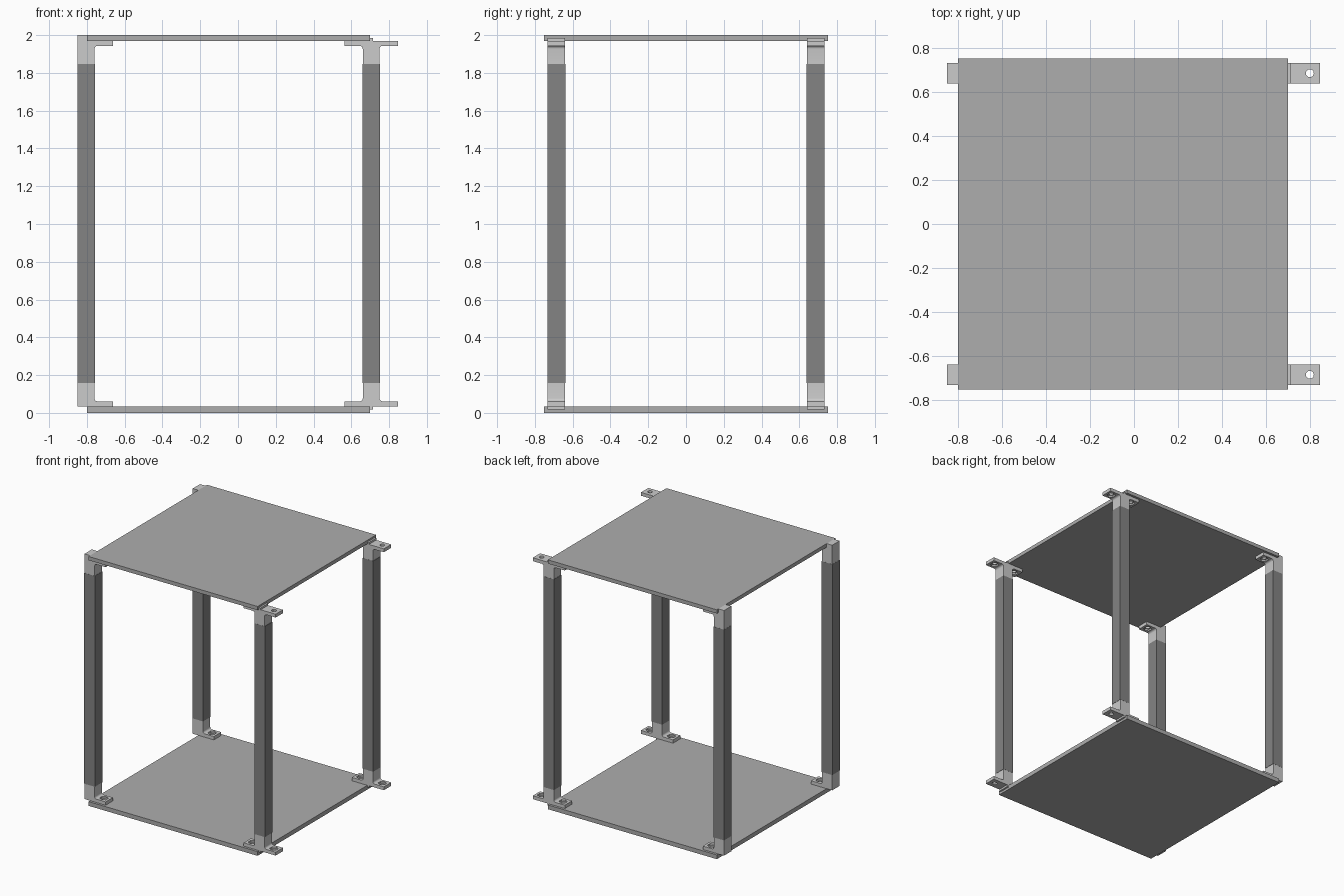
import bpy, bmesh, math
from mathutils import Matrix

if "Cube" in bpy.data.objects:
    bpy.data.objects.remove(bpy.data.objects["Cube"])


def grey(name, v):
    m = bpy.data.materials.new(name)
    m.diffuse_color = (v, v, v, 1)
    m.use_nodes = True
    m.node_tree.nodes["Principled BSDF"].inputs["Base Color"].default_value = m.diffuse_color
    return m


PLATE, POST, BRACKET = grey("plate_grey", 0.42), grey("post_grey", 0.23), grey("bracket_grey", 0.62)


def add(name, bm, mat=None):
    bmesh.ops.recalc_face_normals(bm, faces=bm.faces)
    me = bpy.data.meshes.new(name)
    bm.to_mesh(me)
    bm.free()
    ob = bpy.data.objects.new(name, me)
    bpy.context.collection.objects.link(ob)
    if mat:
        me.materials.append(mat)
    return ob


def box(name, x, y, z, mat):
    bm = bmesh.new()
    size = [b - a for a, b in (x, y, z)]
    mid = [(a + b) / 2 for a, b in (x, y, z)]
    bmesh.ops.create_cube(bm, size=1, matrix=Matrix.Translation(mid) @ Matrix.Diagonal((*size, 1)))
    return add(name, bm, mat)


def drill(ob, x, y, z, r, depth, sides):
    bm = bmesh.new()
    bmesh.ops.create_cone(bm, cap_ends=True, segments=sides, radius1=r, radius2=r,
                          depth=depth, matrix=Matrix.Translation((x, y, z)))
    cutter = add("hole_cutter", bm)
    cutter.hide_render = True
    mod = ob.modifiers.new("hole", 'BOOLEAN')
    mod.operation, mod.solver, mod.object = 'DIFFERENCE', 'EXACT', cutter
    bpy.context.view_layer.objects.active = ob
    bpy.ops.object.modifier_apply(modifier=mod.name)
    bpy.data.objects.remove(cutter)


HALF, LEG, THICK, TALL, R = 0.0445, 0.142, 0.027, 0.123, 0.016
W, HOLE = 0.0465, 0.095


def flange_side():
    # flange tip, then fillet up to the socket top
    pts = [(LEG, 0), (LEG, THICK)]
    for i in range(6):
        a = math.pi / 2 * i / 5
        pts.append((HALF + R - R * math.sin(a), THICK + R - R * math.cos(a)))
    return pts + [(HALF, TALL)]


def bracket(name, cx, cy, z0, s, tee):
    right = flange_side()
    if tee:
        left = [(-u, v) for u, v in reversed(right)]
        tongue = [(-0.009, 0), (-0.009, -0.015), (0.009, -0.015), (0.009, 0)]
        pts = right + left + tongue
    elif s < 0:  # upper corner bracket carries a lip beside the plate
        pts = right + [(-HALF - 0.0015, TALL), (-HALF - 0.0015, -0.03), (0.005, -0.03), (0.005, 0)]
    else:
        pts = right + [(-HALF - 0.0015, TALL), (-HALF - 0.0015, 0)]
    bm = bmesh.new()
    f = bm.faces.new([bm.verts.new((cx + u, cy - W, z0 + s * v)) for u, v in pts])
    ext = bmesh.ops.extrude_face_region(bm, geom=[f])
    bmesh.ops.translate(bm, vec=(0, 2 * W, 0),
                        verts=[g for g in ext['geom'] if isinstance(g, bmesh.types.BMVert)])
    ob = add(name, bm, BRACKET)
    # bolt hole and hexagonal nut pocket in each flange
    for side in ((1, -1) if tee else (1,)):
        x = cx + side * HOLE
        drill(ob, x, cy, z0 + s * THICK / 2, 0.018, 0.06, 24)
        drill(ob, x, cy, z0 + s * (THICK + 0.007), 0.032, 0.04, 6)
    bpy.ops.object.select_all(action='DESELECT')
    ob.select_set(True)
    bpy.context.view_layer.objects.active = ob
    bpy.ops.object.shade_smooth_by_angle(angle=math.radians(30))


# Shelves
box("bottom_plate", (-0.8, 0.7), (-0.752, 0.752), (0, 0.034), PLATE)
box("top_plate", (-0.8, 0.7), (-0.752, 0.752), (1.97, 2.0), PLATE)

# Posts with end brackets
for cx, tee, sx in ((-0.804, False, "left"), (0.705, True, "right")):
    for sy, yn in ((-1, "front"), (1, "back")):
        cy = sy * 0.686
        tag = yn + "_" + sx
        box(tag + "_post", (cx - 0.047, cx + 0.047), (cy - 0.0475, cy + 0.0475),
            (0.157, 1.847), POST)
        bracket(tag + "_lower_bracket", cx, cy, 0.034, 1, tee)
        bracket(tag + "_upper_bracket", cx, cy, 1.97, -1, tee)
